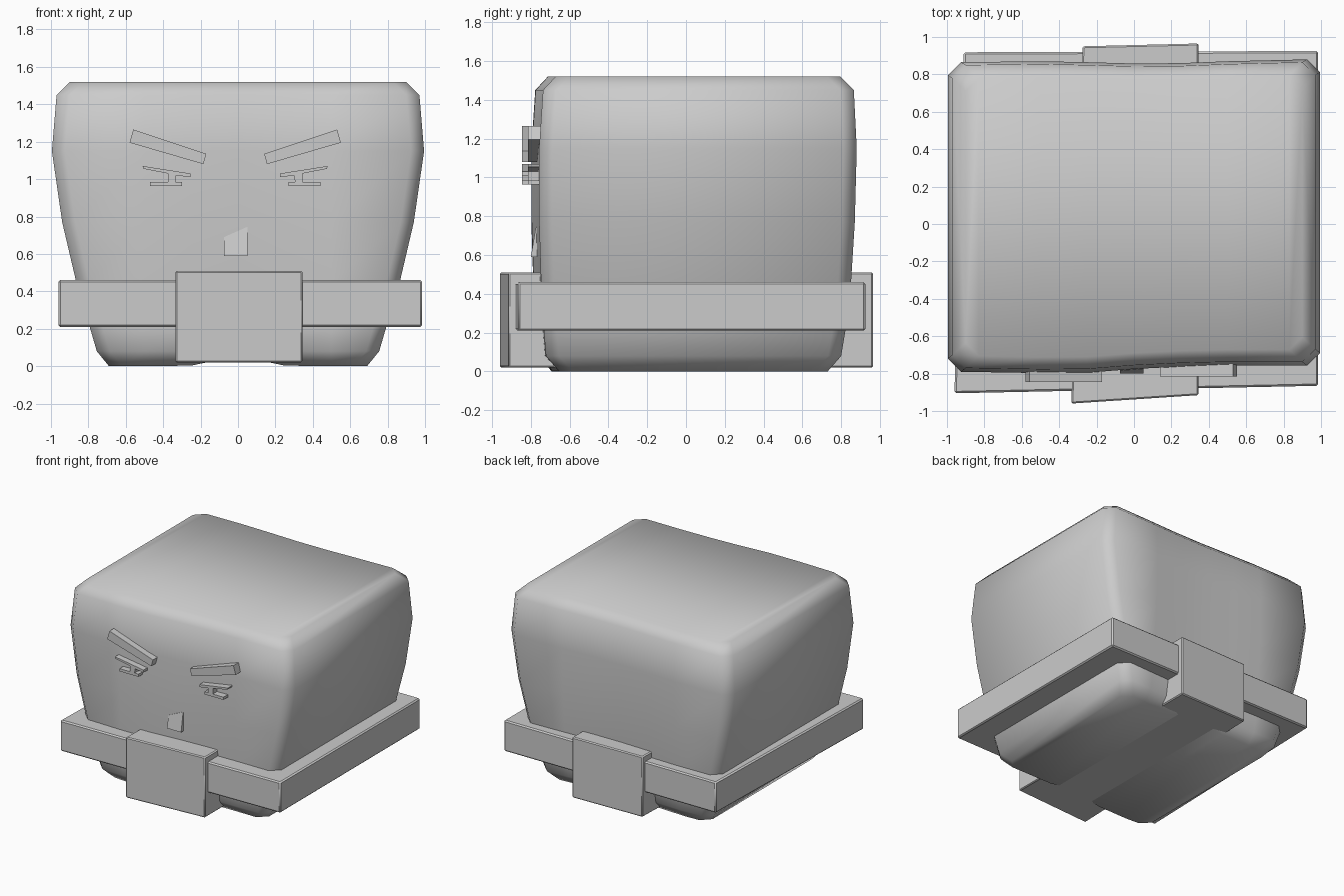
import bpy, bmesh, math

if "Cube" in bpy.data.objects:
    bpy.data.objects.remove(bpy.data.objects["Cube"])


def finish(name, bm, angle=35):
    bmesh.ops.recalc_face_normals(bm, faces=bm.faces)
    me = bpy.data.meshes.new(name)
    bm.to_mesh(me)
    bm.free()
    ob = bpy.data.objects.new(name, me)
    bpy.context.collection.objects.link(ob)
    bpy.ops.object.select_all(action='DESELECT')
    ob.select_set(True)
    bpy.context.view_layer.objects.active = ob
    bpy.ops.object.shade_smooth_by_angle(angle=math.radians(angle))
    return ob


def prism(name, pts, place, bevel=0):
    """Closed prism; place(a, b, end) maps outline points to 3D for end 0 and 1."""
    bm = bmesh.new()
    rings = [[bm.verts.new(place(a, b, e)) for a, b in pts] for e in (0, 1)]
    for r in rings:
        bm.faces.new(r)
    n = len(pts)
    for i in range(n):
        j = (i + 1) % n
        bm.faces.new((rings[0][i], rings[0][j], rings[1][j], rings[1][i]))
    if bevel:
        bmesh.ops.bevel(bm, geom=bm.edges[:], offset=bevel, segments=1, affect='EDGES')
    return finish(name, bm)


# Head: stacked chamfered rings (z, half width, front y, back y)
LEVELS = [(0.0, 0.69, -0.67, 0.72), (0.08, 0.755, -0.74, 0.79), (0.2, 0.79, -0.75, 0.81),
          (0.45, 0.865, -0.765, 0.84), (0.77, 0.94, -0.775, 0.86), (1.15, 0.995, -0.775, 0.87),
          (1.45, 0.97, -0.755, 0.855), (1.52, 0.90, -0.69, 0.785)]
bm = bmesh.new()
rings = []
for k, (z, hx, y0, y1) in enumerate(LEVELS):
    c = 0.07
    inner = [-0.5, -0.25, 0, 0.25, 0.5]
    xs = [-hx, -hx + c] + inner + [hx - c, hx]
    # slight hand-made skew of the front and dent of the back
    df = [-0.015, -0.015, -0.022, -0.02, 0.0, 0.012, 0.018, 0.018, 0.015]
    db = [-0.005, -0.005, 0.0, -0.005, -0.012, -0.01, 0.0, 0.01, 0.012]
    front, back = [], []
    for i, x in enumerate(xs):
        corner = c if i in (0, len(xs) - 1) else 0
        zz = z
        if k == 0:
            zz += {0: 0.055, 0.25: 0.003}.get(abs(x), 0)
        front.append(bm.verts.new((x, y0 + df[i] + corner, zz)))
        back.append(bm.verts.new((x, y1 + db[i] - corner, zz)))
    rings.append((front, back))
N = len(rings[0][0])
for (f0, b0), (f1, b1) in zip(rings, rings[1:]):
    loop0, loop1 = f0 + b0[::-1], f1 + b1[::-1]
    for i in range(2 * N):
        j = (i + 1) % (2 * N)
        bm.faces.new((loop0[i], loop0[j], loop1[j], loop1[i]))
for f, b in (rings[0], rings[-1]):
    for i in range(N - 1):
        bm.faces.new((f[i], f[i + 1], b[i + 1], b[i]))
finish("head_block", bm, 55)

# Wide band around the base and strap running underneath
prism("base_band", [(-0.96, -0.905), (0.985, -0.865), (0.985, 0.925), (-0.91, 0.918)],
      lambda a, b, e: (a, b, (0.21, 0.46)[e]), 0.01)
prism("base_strap", [(-0.335, -0.96), (0.345, -0.915), (0.345, 0.965), (-0.275, 0.95)],
      lambda a, b, e: (a, b, (0.02, 0.51)[e]), 0.008)

# Brows and closed eyes, mirrored
BROW = [(-0.56, 1.265), (-0.17, 1.135), (-0.185, 1.08), (-0.58, 1.195)]
EYE = [(-0.51, 1.07), (-0.255, 1.03), (-0.255, 1.01), (-0.33, 1.02), (-0.335, 0.985),
       (-0.3, 0.985), (-0.3, 0.963), (-0.47, 0.963), (-0.47, 0.985), (-0.375, 0.985),
       (-0.375, 1.03), (-0.505, 1.055)]
for part, pts in (("brow", BROW), ("eye", EYE)):
    for side, flip, y in (("left", 1, -0.845), ("right", -1, -0.815)):
        prism(f"{part}_{side}", pts,
              lambda a, b, e: (a if flip == 1 else -a - 0.03, y + 0.08 * e, b))

# Nose wedge
prism("nose", [(-0.075, 0.69), (0.05, 0.745), (0.05, 0.59), (-0.075, 0.59)],
      lambda a, b, e: (a, -0.7 if e else -0.80 + (b - 0.59) * 0.17, b))
